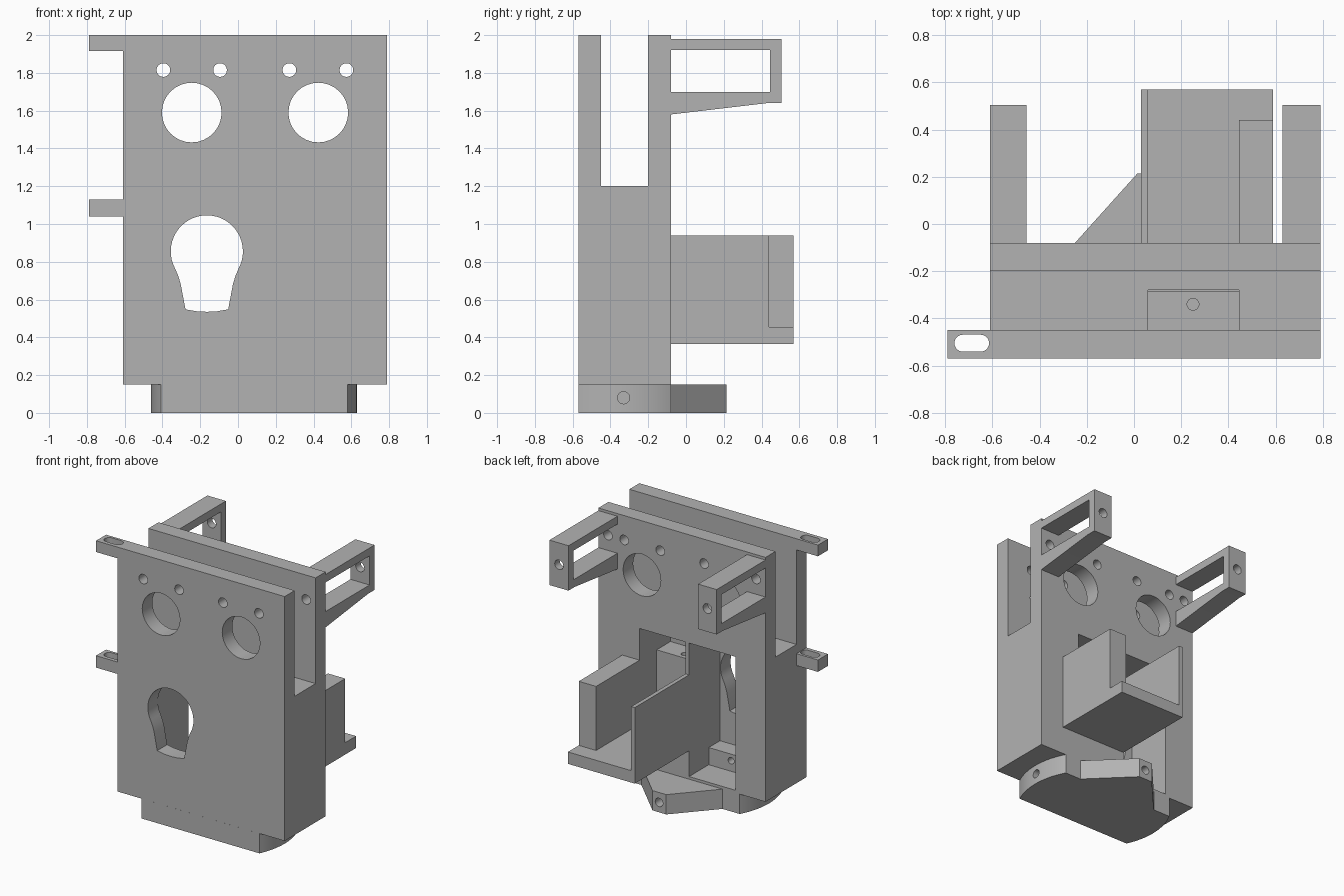
import bpy, bmesh
from math import sin, cos, pi, radians
from mathutils import Vector

cube = bpy.data.objects.get("Cube")
if cube:
    bpy.data.objects.remove(cube, do_unlink=True)

GREY = (0.45, 0.45, 0.45, 1)
mat = bpy.data.materials.new("plain grey")
mat.use_nodes = True
mat.diffuse_color = GREY
mat.node_tree.nodes["Principled BSDF"].inputs["Base Color"].default_value = GREY


def prism(name, pts, axis, lo, hi):
    """Extrude a 2D outline along an axis (x: y,z  y: x,z  z: x,y)."""
    place = {"x": lambda a, b, d: (d, a, b),
             "y": lambda a, b, d: (a, d, b),
             "z": lambda a, b, d: (a, b, d)}[axis]
    bm = bmesh.new()
    face = bm.faces.new([bm.verts.new(place(a, b, lo)) for a, b in pts])
    ext = bmesh.ops.extrude_face_region(bm, geom=[face])
    moved = [v for v in ext["geom"] if isinstance(v, bmesh.types.BMVert)]
    bmesh.ops.translate(bm, verts=moved, vec=Vector(place(0, 0, hi - lo)))
    bmesh.ops.recalc_face_normals(bm, faces=bm.faces)
    me = bpy.data.meshes.new(name)
    bm.to_mesh(me)
    bm.free()
    me.materials.append(mat)
    ob = bpy.data.objects.new(name, me)
    bpy.context.collection.objects.link(ob)
    return ob


def box(name, x0, x1, y0, y1, z0, z1):
    return prism(name, [(x0, y0), (x1, y0), (x1, y1), (x0, y1)], "z", z0, z1)


def arc(cx, cy, r, start, end, n=32):
    steps = [radians(start + (end - start) * i / n) for i in range(n + 1)]
    return [(cx + r * cos(t), cy + r * sin(t)) for t in steps]


def rod(a, b, r, axis, lo, hi):
    return prism("cutter", arc(a, b, r, 0, 360)[:-1], axis, lo, hi)


def activate(ob):
    bpy.ops.object.select_all(action="DESELECT")
    ob.select_set(True)
    bpy.context.view_layer.objects.active = ob


def cut(ob, *cutters):
    activate(ob)
    for c in cutters:
        mod = ob.modifiers.new("cut", "BOOLEAN")
        mod.operation, mod.solver, mod.object = "DIFFERENCE", "EXACT", c
        bpy.ops.object.modifier_apply(modifier=mod.name)
        bpy.data.objects.remove(c, do_unlink=True)


def smooth(ob):
    activate(ob)
    bpy.ops.object.shade_smooth_by_angle(angle=radians(30))


# Main body with the top slot and two rear compartments
FRONT, BACK = -0.57, -0.08
body = box("body", -0.61, 0.79, FRONT, BACK, 0.15, 2)
cut(body,
    box("cutter", -1, 1, -0.45, -0.2, 1.2, 2.2),
    box("cutter", -0.36, 0.03, -0.45, 0.1, 0.17, 1.18),
    box("cutter", 0.06, 0.445, -0.45, 0.1, 0.455, 1.18),
    box("cutter", 0.06, 0.445, -0.449, -0.28, 1.1, 1.3))

# Large and small round openings through both plates
for x in (-0.245, 0.425):
    cut(body, rod(x, 1.59, 0.158, "y", -0.8, 0.1))
for x in (-0.395, -0.095, 0.272, 0.574):
    cut(body, rod(x, 1.815, 0.036, "y", -0.8, 0.1))
for x in (-0.53, 0.71):
    cut(body, rod(x, 1.815, 0.036, "y", -0.3, 0.1))

# Bulb-shaped opening in the front plate
bulb = arc(-0.165, 0.855, 0.191, -28, 208)
bulb += [(-0.316, 0.725), (-0.303, 0.68), (-0.278, 0.548), (-0.22, 0.538),
         (-0.165, 0.535), (-0.11, 0.538), (-0.052, 0.548), (-0.027, 0.68),
         (-0.014, 0.725)]
cut(body, prism("cutter", bulb, "y", -0.8, -0.4))
smooth(body)

# Blocks inside the compartments, each with a screw hole
upper_block = box("upper_inner_block", 0.06, 0.445, -0.45, -0.285, 0.455, 0.94)
cut(upper_block, rod(0.25, -0.34, 0.025, "z", 0.75, 1.1))
smooth(upper_block)
lower_block = box("lower_inner_block", -0.36, 0.03, -0.45, -0.315, 0.17, 0.3)
cut(lower_block, rod(-0.157, 0.25, 0.025, "y", -0.42, -0.2))
smooth(lower_block)

# Side tabs with slotted holes
for label, z0, z1 in (("upper", 1.915, 2), ("lower", 1.04, 1.13)):
    tab = box(label + "_tab", -0.79, -0.61, FRONT, -0.45, z0, z1)
    slot = arc(-0.65, -0.505, 0.036, -90, 90, 12) + arc(-0.725, -0.505, 0.036, 90, 270, 12)
    cut(tab, prism("cutter", slot, "z", z0 - 0.1, z1 + 0.1))
    smooth(tab)

# Rear window brackets
side = [(BACK, 1.58), (0.43, 1.64), (0.505, 1.64), (0.505, 1.98), (BACK, 1.98)]
for label, x0, x1 in (("right", -0.61, -0.455), ("left", 0.63, 0.79)):
    bracket = prism(label + "_bracket", side, "x", x0, x1)
    cut(bracket, box("cutter", x0 - 0.1, x1 + 0.1, -0.2, 0.445, 1.7, 1.92),
        rod((x0 + x1) / 2, 1.815, 0.036, "y", 0.3, 0.7))
    smooth(bracket)

# Rear tray: shelf, thin wall and thick wall
box("tray_shelf", 0.03, 0.59, BACK, 0.57, 0.365, 0.455)
box("tray_thin_wall", 0.03, 0.06, BACK, 0.57, 0.455, 0.94)
box("tray_thick_wall", 0.445, 0.59, BACK, 0.44, 0.455, 0.94)

# Base: truncated disc plus a tapered rear arm
CX, CY, R = 0.085, -0.34, 0.545
disc = arc(CX, CY, R, -25, 28.5) + arc(CX, CY, R, 151.5, 205)
base = prism("base_disc", disc, "z", 0, 0.15)
cut(base, rod(-0.33, 0.08, 0.032, "x", 0.45, 0.8),
    rod(-0.33, 0.08, 0.032, "x", -0.7, -0.3))
smooth(base)
arm = prism("base_arm", [(-0.25, BACK), (0.015, 0.215), (0.13, 0.215), (0.43, BACK)],
            "z", 0, 0.15)
cut(arm, rod(0.075, 0.075, 0.032, "y", 0.05, 0.4))
smooth(arm)
